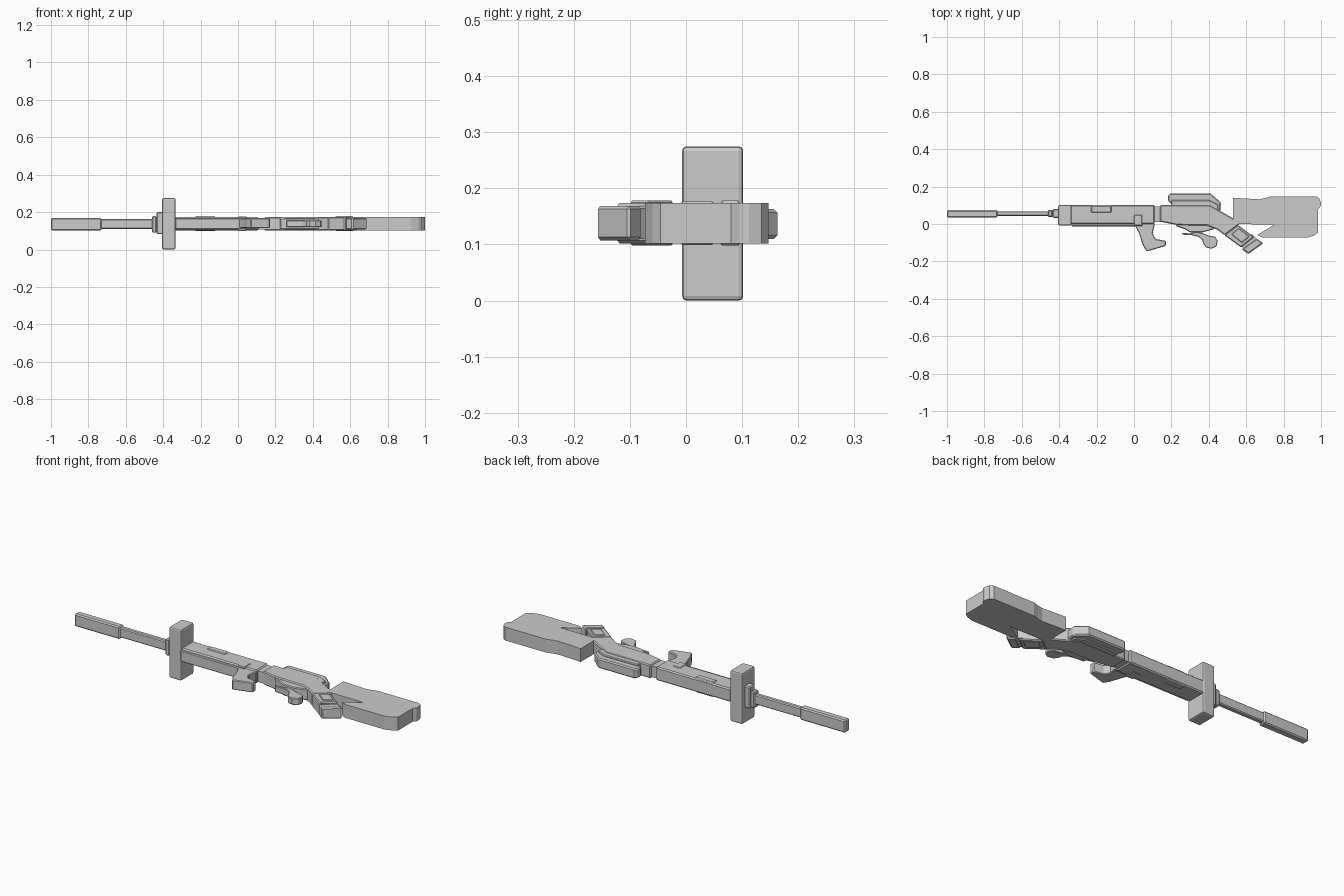
import bpy, bmesh, math

MID = 0.138  # mid-plane height of the flat-lying model


def plate(name, pts, z0, z1, bevel=0.0, seg=1):
    """Extrude an outline drawn in the xy plane between two heights."""
    bm = bmesh.new()
    face = bm.faces.new([bm.verts.new((x, y, z0)) for x, y in pts])
    ret = bmesh.ops.extrude_face_region(bm, geom=[face])
    for v in ret["geom"]:
        if isinstance(v, bmesh.types.BMVert):
            v.co.z = z1
    bmesh.ops.recalc_face_normals(bm, faces=bm.faces)
    me = bpy.data.meshes.new(name)
    bm.to_mesh(me)
    bm.free()
    ob = bpy.data.objects.new(name, me)
    bpy.context.collection.objects.link(ob)
    if bevel:
        mod = ob.modifiers.new("bevel", "BEVEL")
        mod.width = bevel
        mod.segments = seg
        mod.limit_method = "ANGLE"
        mod.angle_limit = math.radians(50)
    return ob


def block(name, x0, x1, y0, y1, z0, z1, bevel=0.0, seg=1):
    return plate(name, [(x0, y0), (x1, y0), (x1, y1), (x0, y1)], z0, z1, bevel, seg)


# Barrel, muzzle sleeve and stepped collar
block("muzzle_sleeve", -1.0, -0.73, 0.035, 0.074, 0.102, 0.169, 0.006)
block("barrel", -0.74, -0.44, 0.042, 0.068, 0.110, 0.163, 0.005)
block("collar_front", -0.46, -0.435, 0.037, 0.075, 0.09, 0.178, 0.005)
block("collar_rear", -0.435, -0.40, 0.033, 0.079, 0.082, 0.2, 0.005)

# Upright cross block
block("cross_block", -0.406, -0.334, -0.007, 0.102, 0.0, 0.275, 0.008, 2)

# Fore body with its lower rail and raised side panels
block("fore_body", -0.34, 0.11, 0.0, 0.102, 0.102, 0.174, 0.006)
block("lower_rail", -0.335, 0.11, -0.013, 0.004, 0.108, 0.168, 0.004)
block("side_panel", -0.23, -0.12, 0.06, 0.098, 0.098, 0.178, 0.005)
block("neck", 0.10, 0.15, 0.012, 0.093, 0.108, 0.168)

# Angled front handle and its mount
block("handle_mount", 0.0, 0.045, -0.01, 0.05, 0.099, 0.177, 0.004)
plate("front_handle", [(0.0, 0.0), (0.11, -0.005), (0.10, -0.05), (0.115, -0.08),
                       (0.17, -0.09), (0.17, -0.117), (0.068, -0.147),
                       (0.048, -0.115), (0.025, -0.045)], 0.115, 0.168, 0.004)

# Mid body, sloping down towards the rear grip
plate("mid_body", [(0.14, 0.102), (0.405, 0.102), (0.46, 0.07), (0.53, 0.03),
                   (0.565, 0.0), (0.485, -0.06), (0.445, -0.03), (0.39, -0.008),
                   (0.235, -0.006), (0.14, 0.012)], 0.102, 0.174, 0.005)

# Upper housing in two layers
plate("upper_housing", [(0.182, 0.122), (0.20, 0.107), (0.39, 0.107), (0.46, 0.06),
                        (0.465, 0.115), (0.41, 0.163), (0.195, 0.163), (0.182, 0.153)],
      0.110, 0.163, 0.006)
plate("housing_base", [(0.20, 0.095), (0.40, 0.095), (0.45, 0.062), (0.45, 0.105),
                       (0.40, 0.128), (0.20, 0.128)], 0.104, 0.171, 0.004)

# Underside plate, lever and rounded lobe
plate("under_plate", [(0.225, 0.0), (0.225, -0.012), (0.27, -0.027), (0.30, -0.045),
                      (0.365, -0.045), (0.43, -0.027), (0.44, 0.0)], 0.108, 0.168, 0.004)
plate("lever", [(0.255, -0.048), (0.30, -0.050), (0.335, -0.042), (0.37, -0.050),
                (0.40, -0.062), (0.435, -0.068), (0.447, -0.09), (0.442, -0.118),
                (0.415, -0.132), (0.385, -0.125), (0.37, -0.105), (0.365, -0.085),
                (0.345, -0.068), (0.31, -0.06), (0.262, -0.057)], 0.120, 0.156, 0.003)

# Rear grip with end cap
plate("rear_grip", [(0.483, -0.06), (0.555, -0.004), (0.642, -0.07), (0.572, -0.125)],
      0.102, 0.174, 0.005)
plate("grip_inlay", [(0.52, -0.055), (0.56, -0.022), (0.618, -0.067), (0.576, -0.10)],
      0.098, 0.178, 0.003)
plate("grip_neck", [(0.56, -0.11), (0.63, -0.055), (0.66, -0.085), (0.60, -0.135)],
      0.110, 0.165)
plate("grip_cap", [(0.575, -0.135), (0.655, -0.078), (0.692, -0.102), (0.612, -0.16)],
      0.107, 0.169, 0.006)

# Broad end piece with a notch on its lower edge
plate("end_stock", [(0.53, 0.14), (0.67, 0.132), (0.70, 0.138), (0.73, 0.147),
                    (0.975, 0.147), (0.992, 0.135), (1.0, 0.112), (0.998, 0.095),
                    (0.985, 0.08), (0.985, -0.045), (0.965, -0.06), (0.925, -0.073),
                    (0.69, -0.073), (0.66, -0.058), (0.75, -0.003), (0.53, 0.0)],
      0.102, 0.174)
